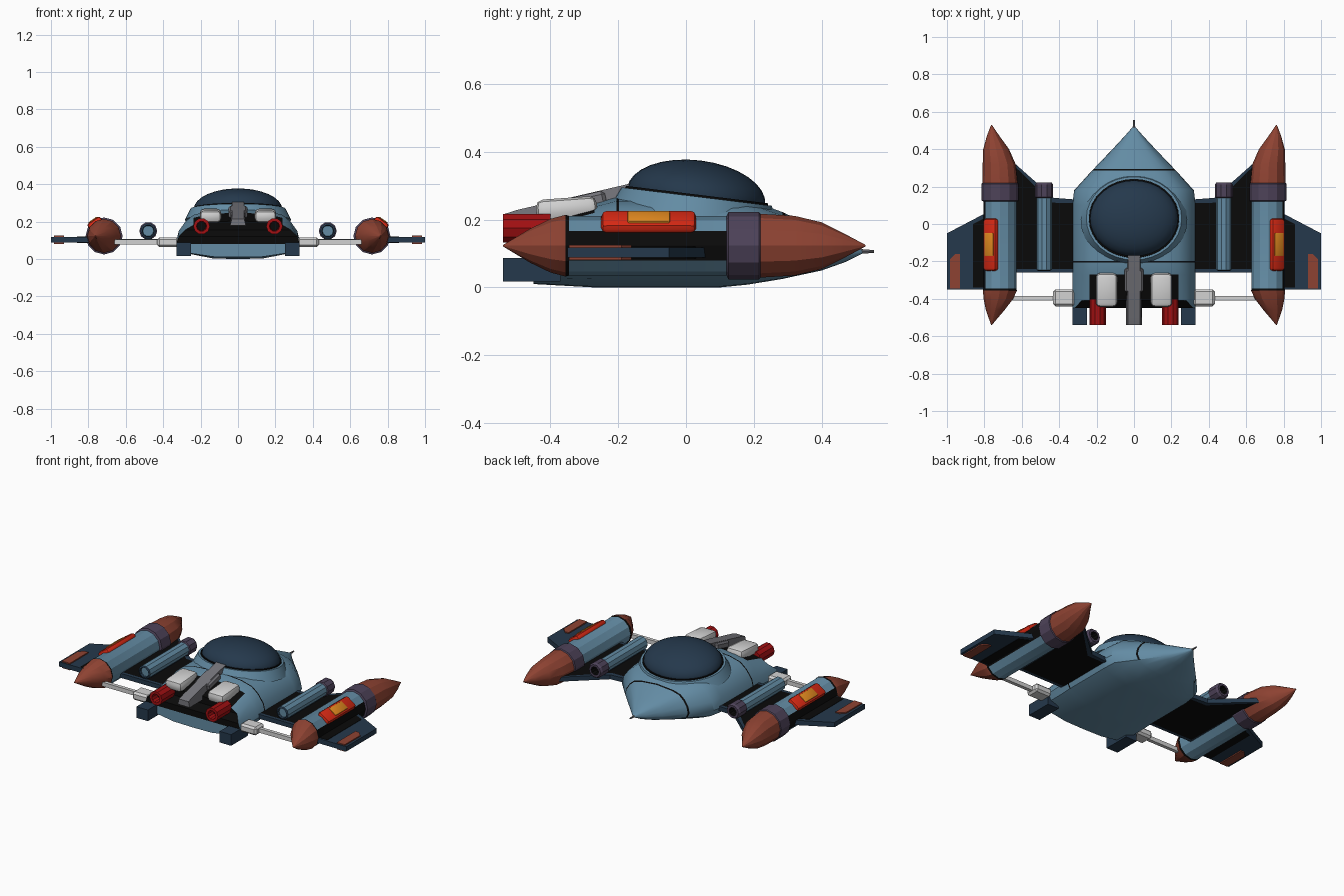
import bpy, bmesh
from math import radians, sin, cos, pi
from mathutils import Matrix, Vector

cube = bpy.data.objects.get("Cube")
if cube:
    bpy.data.objects.remove(cube, do_unlink=True)

COLOURS = {
    "light_blue": (0.125, 0.26, 0.37), "navy": (0.018, 0.04, 0.072),
    "terracotta": (0.27, 0.055, 0.032), "purple": (0.075, 0.055, 0.1),
    "red": (0.68, 0.022, 0.007), "dark_red": (0.36, 0.005, 0.006),
    "orange": (0.75, 0.25, 0.014), "white": (0.65, 0.65, 0.65),
    "grey": (0.18, 0.18, 0.2), "black": (0.003, 0.003, 0.003),
}
MATS = {}
for label, rgb in COLOURS.items():
    m = bpy.data.materials.new(label)
    m.use_nodes = True
    m.diffuse_color = (*rgb, 1)
    m.node_tree.nodes["Principled BSDF"].inputs["Base Color"].default_value = (*rgb, 1)
    MATS[label] = m


def finish(name, bm, mats, mirror=False, angle=25):
    """Turn a bmesh into an object, optionally mirrored to the other side."""
    bmesh.ops.recalc_face_normals(bm, faces=bm.faces[:])
    mesh = bpy.data.meshes.new(name)
    bm.to_mesh(mesh)
    bm.free()
    for label in mats:
        mesh.materials.append(MATS[label])
    for p in mesh.polygons:
        p.use_smooth = True
    mesh.set_sharp_from_angle(angle=radians(angle))
    ob = bpy.data.objects.new(name, mesh)
    bpy.context.scene.collection.objects.link(ob)
    if mirror:
        mod = ob.modifiers.new("Mirror", "MIRROR")
        mod.use_mirror_merge = False
    return ob


def box(name, centre, size, mat, mirror=True, bevel=0.0, rot=None, segments=2):
    bm = bmesh.new()
    bmesh.ops.create_cube(bm, size=1)
    bmesh.ops.scale(bm, vec=size, verts=bm.verts[:])
    if bevel:
        bmesh.ops.bevel(bm, geom=bm.edges[:], offset=bevel, segments=segments,
                        profile=0.5, affect='EDGES')
    bm.transform(Matrix.Translation(centre) @ (rot or Matrix()))
    return finish(name, bm, [mat], mirror)


def plate(name, outline, z0, z1, mats, inset=0.0):
    """Flat panel from an outline; the second colour fills its inset faces."""
    bm = bmesh.new()
    low = [bm.verts.new((x, y, z0)) for x, y in outline]
    high = [bm.verts.new((x, y, z1)) for x, y in outline]
    caps = [bm.faces.new(low), bm.faces.new(high)]
    for i in range(len(low)):
        j = (i + 1) % len(low)
        bm.faces.new((low[i], low[j], high[j], high[i]))
    bmesh.ops.recalc_face_normals(bm, faces=bm.faces[:])
    if inset:
        bmesh.ops.inset_individual(bm, faces=caps, thickness=inset)
        for f in caps:
            f.material_index = 1
    return finish(name, bm, mats, True)


def lathe(name, z, rings, sides=12, mirror=True, outboard=None, angle=25):
    """Rings of (y, radius, x centre, colour of the band that follows)."""
    mats = list(dict.fromkeys([r[3] for r in rings] + ([outboard] if outboard else [])))
    bm = bmesh.new()
    loops = [[bm.verts.new((x + r * cos(2 * pi * k / sides), y, z + r * sin(2 * pi * k / sides)))
              for k in range(sides)] for y, r, x, _ in rings]
    for a, b, ring in zip(loops, loops[1:], rings):
        for k in range(sides):
            j = (k + 1) % sides
            f = bm.faces.new((a[k], a[j], b[j], b[k]))
            f.material_index = mats.index(ring[3])
            if outboard and ring[3] == "light_blue" and k in (0, sides - 1):
                f.material_index = mats.index(outboard)
    for loop, ring in ((loops[0], rings[0]), (loops[-1], rings[-1])):
        bm.faces.new(loop).material_index = mats.index(ring[3])
    return finish(name, bm, mats, mirror, angle)


# Hull: one cross-section lofted along the length, with dark seams and rear deck
HALF = [(0, 0), (0.4, 0.01), (0.75, 0.1), (0.93, 0.2), (1, 0.36),
        (0.96, 0.56), (0.85, 0.75), (0.72, 0.88), (0.5, 0.95), (0, 1)]
STATIONS = [  # y, half width, bottom, top
    (-0.45, 0.33, 0.01, 0.205), (-0.27, 0.33, 0.0, 0.25), (-0.205, 0.33, 0.0, 0.268),
    (-0.197, 0.33, 0.0, 0.268), (0.1, 0.33, 0.0, 0.268), (0.18, 0.32, 0.008, 0.26),
    (0.285, 0.225, 0.025, 0.222), (0.293, 0.217, 0.027, 0.218), (0.4, 0.115, 0.05, 0.17),
    (0.47, 0.05, 0.075, 0.135), (0.52, 0.006, 0.1, 0.11)]
bm = bmesh.new()
loops = []
section = HALF + [(-x, z) for x, z in HALF[-2:0:-1]]
for i, (y, w, lo, hi) in enumerate(STATIONS):
    loop = []
    for fx, fz in section:
        z = lo + fz * (hi - lo)
        recess = 0.04 if i == 0 and z > 0.1 and abs(fx) < 0.9 else 0
        loop.append(bm.verts.new((fx * w, y + recess, z)))
    loops.append(loop)
n = len(section)
for i, (a, b) in enumerate(zip(loops, loops[1:])):
    for k in range(n):
        j = (k + 1) % n
        f = bm.faces.new((a[k], a[j], b[j], b[k]))
        c = f.calc_center_median()
        seam = i in (2, 6) and c.z > 0.06
        deck = i == 0 and abs(c.x) < 0.25 and c.z > 0.12
        f.material_index = 1 if seam or deck else 0
for k in range(len(HALF) - 1):
    tail = loops[0]
    f = bm.faces.new(list(dict.fromkeys((tail[k], tail[k + 1], tail[-k - 1], tail[-k % n]))))
    f.material_index = 1 if f.calc_center_median().z > 0.08 else 0
bm.faces.new(loops[-1])
finish("hull", bm, ["light_blue", "black"], angle=32)

# Canopy dome on a tilted collar
TILT = Matrix.Translation((0, 0.03, 0.268)) @ Matrix.Rotation(radians(-7), 4, 'X')
bm = bmesh.new()
bmesh.ops.create_uvsphere(bm, u_segments=32, v_segments=16, radius=1)
bmesh.ops.scale(bm, vec=(0.236, 0.205, 0.107), verts=bm.verts[:])
bm.transform(TILT)
finish("canopy", bm, ["navy"])
for name, r1, r2, z0, z1, mat in (("canopy_collar", 0.285, 0.255, -0.06, 0.0, "light_blue"),
                                  ("canopy_seal", 0.243, 0.241, -0.01, 0.006, "black")):
    bm = bmesh.new()
    bmesh.ops.create_cone(bm, cap_ends=True, segments=32, radius1=r1, radius2=r2, depth=z1 - z0)
    bm.transform(TILT @ Matrix.Translation((0, 0, (z0 + z1) / 2)) @ Matrix.Diagonal((1, 0.88, 1, 1)))
    finish(name, bm, [mat])

# Nose probe
lathe("nose_probe", 0.106, [(0.49, 0.009, 0, "grey"), (0.555, 0.004, 0, "grey")], 8, False)

# Engine nacelles with tips that lean outward
lathe("nacelle", 0.123, [
    (-0.54, 0.002, 0.762, "terracotta"), (-0.46, 0.05, 0.742, "terracotta"),
    (-0.4, 0.079, 0.725, "terracotta"), (-0.355, 0.091, 0.717, "black"),
    (-0.345, 0.088, 0.717, "light_blue"), (0.12, 0.088, 0.717, "purple"),
    (0.125, 0.099, 0.716, "purple"), (0.215, 0.099, 0.716, "purple"),
    (0.22, 0.094, 0.717, "terracotta"), (0.32, 0.088, 0.721, "terracotta"),
    (0.4, 0.069, 0.737, "terracotta"), (0.47, 0.034, 0.753, "terracotta"),
    (0.53, 0.002, 0.762, "terracotta")], outboard="black")

# Glowing pods set into the upper outer side of each nacelle
LEAN = Matrix.Rotation(radians(35), 4, 'Y')
OUT = LEAN @ Vector((0, 0, 1))
BASE = Vector((0.717, -0.11, 0.123))
box("nacelle_pod", BASE + OUT * 0.083, (0.085, 0.28, 0.04), "red", bevel=0.016, rot=LEAN)
box("nacelle_pod_light", BASE + OUT * 0.1, (0.058, 0.125, 0.014), "orange", bevel=0.005, rot=LEAN)

# Wings
plate("inner_wing", [(0.3, 0.13), (0.43, 0.14), (0.65, 0.335), (0.65, -0.26), (0.3, -0.26)],
      0.08, 0.108, ["navy", "black"], 0.028)
plate("outer_wing", [(0.79, 0.06), (1.0, -0.05), (1.0, -0.35), (0.79, -0.35)],
      0.088, 0.118, ["navy"])
plate("outer_wing_strip", [(0.8, 0.03), (0.86, 0.0), (0.86, -0.34), (0.8, -0.34)],
      0.086, 0.12, ["black"])
plate("wing_tip_pad", [(0.93, -0.16), (0.955, -0.16), (0.985, -0.19), (0.985, -0.345), (0.93, -0.345)],
      0.081, 0.125, ["terracotta"])

# Cannon pods on the inner wings
lathe("cannon", 0.15, [
    (-0.235, 0.002, 0.48, "light_blue"), (-0.235, 0.029, 0.48, "navy"),
    (-0.25, 0.032, 0.48, "navy"), (-0.245, 0.042, 0.48, "light_blue"),
    (0.14, 0.042, 0.48, "purple"), (0.145, 0.048, 0.48, "purple"),
    (0.21, 0.048, 0.48, "purple"), (0.222, 0.04, 0.48, "purple"),
    (0.222, 0.026, 0.48, "black"), (0.18, 0.024, 0.48, "black")], 10)
box("cannon_pylon", (0.48, -0.05, 0.115), (0.035, 0.3, 0.04), "navy")

# Rear struts, tail feet, exhausts and deck housings
box("strut_rod", (0.48, -0.397, 0.09), (0.36, 0.022, 0.026), "white")
box("strut_block", (0.375, -0.395, 0.09), (0.115, 0.09, 0.052), "white", bevel=0.012, segments=1)
box("tail_foot", (0.29, -0.455, 0.052), (0.08, 0.17, 0.07), "navy")
lathe("exhaust", 0.175, [
    (-0.49, 0.002, 0.195, "black"), (-0.49, 0.024, 0.195, "dark_red"),
    (-0.54, 0.027, 0.195, "dark_red"), (-0.54, 0.044, 0.195, "dark_red"),
    (-0.4, 0.044, 0.195, "dark_red")], 10)
box("deck_housing", (0.147, -0.352, 0.232), (0.115, 0.18, 0.064), "white", bevel=0.022,
    rot=Matrix.Rotation(radians(4), 4, 'X'))

# Dorsal spine
bm = bmesh.new()
profile = [(-0.54, 0.215), (-0.5, 0.228), (-0.17, 0.305), (-0.15, 0.3), (-0.14, 0.24),
           (-0.42, 0.18), (-0.54, 0.18)]
left, right = [[bm.verts.new((s * (0.033 if z > 0.2 else 0.042), y, z)) for y, z in profile]
               for s in (1, -1)]
bm.faces.new(left)
bm.faces.new(right)
for i in range(len(profile)):
    j = (i + 1) % len(profile)
    bm.faces.new((left[i], left[j], right[j], right[i]))
finish("dorsal_spine", bm, ["grey"])
box("spine_saddle", (0, -0.3, 0.25), (0.1, 0.13, 0.045), "grey", mirror=False, bevel=0.01,
    rot=Matrix.Rotation(radians(13), 4, 'X'), segments=1)
